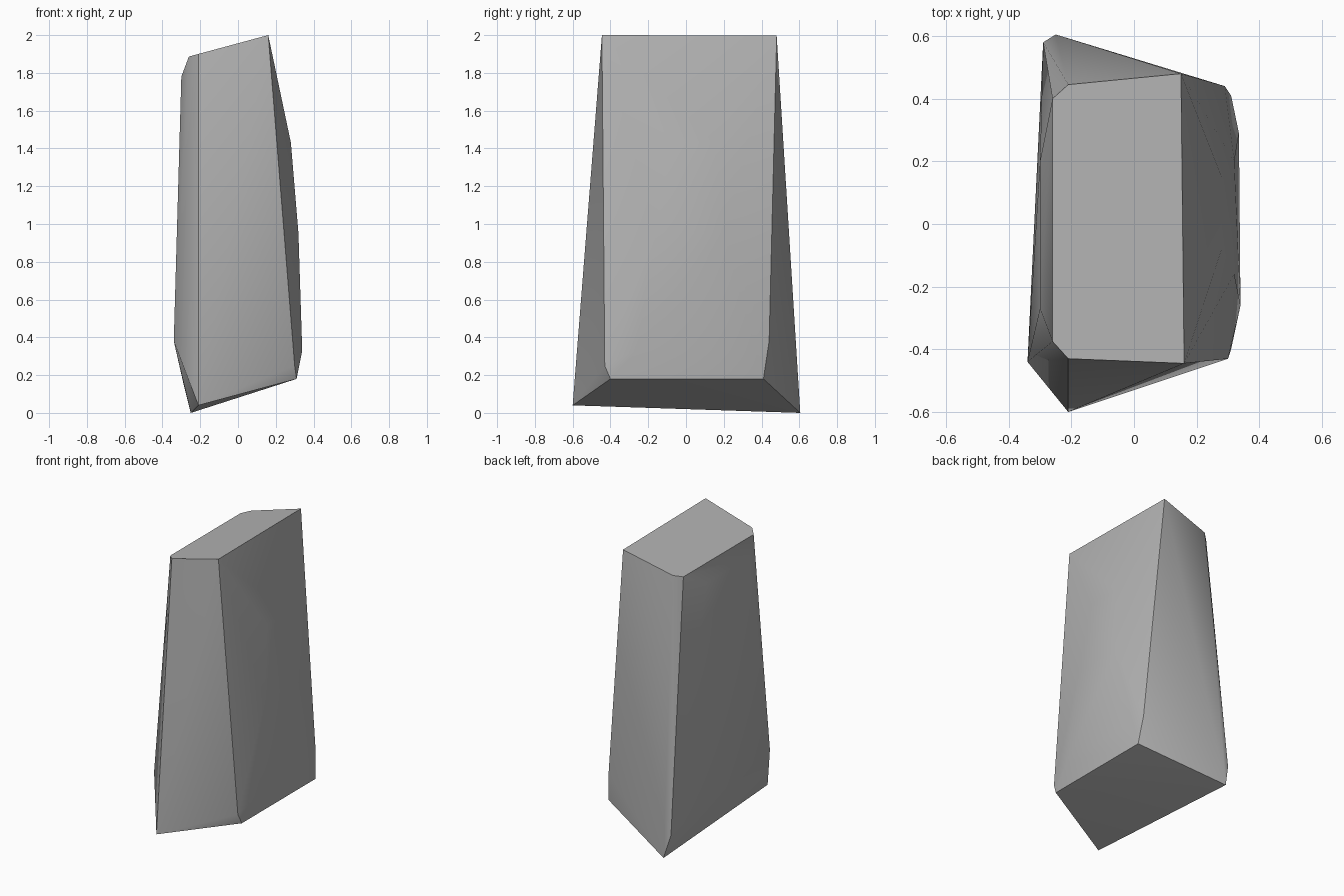
import bpy, bmesh, math

# Remove the default object
cube = bpy.data.objects.get("Cube")
if cube:
    bpy.data.objects.remove(cube, do_unlink=True)

# Stone colour
stone = bpy.data.materials.new("stone grey")
stone.use_nodes = True
colour = (0.45, 0.45, 0.45, 1.0)
stone.diffuse_color = colour
bsdf = stone.node_tree.nodes["Principled BSDF"]
bsdf.inputs["Base Color"].default_value = colour
bsdf.inputs["Roughness"].default_value = 0.9

# Slanted flat top: outline in x, y on a tilted plane
top = [(-0.26, 0.40), (-0.21, 0.445), (0.15, 0.48),
       (0.16, -0.445), (-0.21, -0.43), (-0.26, -0.375)]
points = [(x, y, 2.0 + 0.27 * (x - 0.16)) for x, y in top]

# Slanted foot
points += [(-0.25, 0.605, 0.0), (-0.21, -0.60, 0.04),
           (0.31, -0.40, 0.18), (0.31, 0.41, 0.18)]

# Worn corners just above the foot
points += [(-0.29, 0.58, 0.16), (-0.34, -0.44, 0.38),
           (0.30, -0.43, 0.25), (0.29, 0.44, 0.38)]

# Gentle bulges of the two broad sides
points += [(-0.30, 0.20, 1.78), (-0.30, -0.27, 1.78),
           (0.28, 0.15, 1.43), (0.28, -0.08, 1.43),
           (0.32, 0.20, 0.95), (0.32, -0.16, 0.95),
           (0.335, 0.29, 0.33), (0.34, -0.26, 0.33)]

# Wrap the corners in a convex block
bm = bmesh.new()
for p in points:
    bm.verts.new(p)
hull = bmesh.ops.convex_hull(bm, input=bm.verts)
loose = [v for v in bm.verts if not v.link_faces]
bmesh.ops.delete(bm, geom=loose, context="VERTS")
bmesh.ops.dissolve_limit(bm, angle_limit=math.radians(1.0),
                         verts=bm.verts, edges=bm.edges)
bmesh.ops.recalc_face_normals(bm, faces=bm.faces)

mesh = bpy.data.meshes.new("standing_stone")
bm.to_mesh(mesh)
bm.free()
mesh.materials.append(stone)
rock = bpy.data.objects.new("standing_stone", mesh)
bpy.context.collection.objects.link(rock)

# Soft sides with crisp main edges
bpy.ops.object.select_all(action="DESELECT")
rock.select_set(True)
bpy.context.view_layer.objects.active = rock
bpy.ops.object.shade_smooth_by_angle(angle=math.radians(30))
